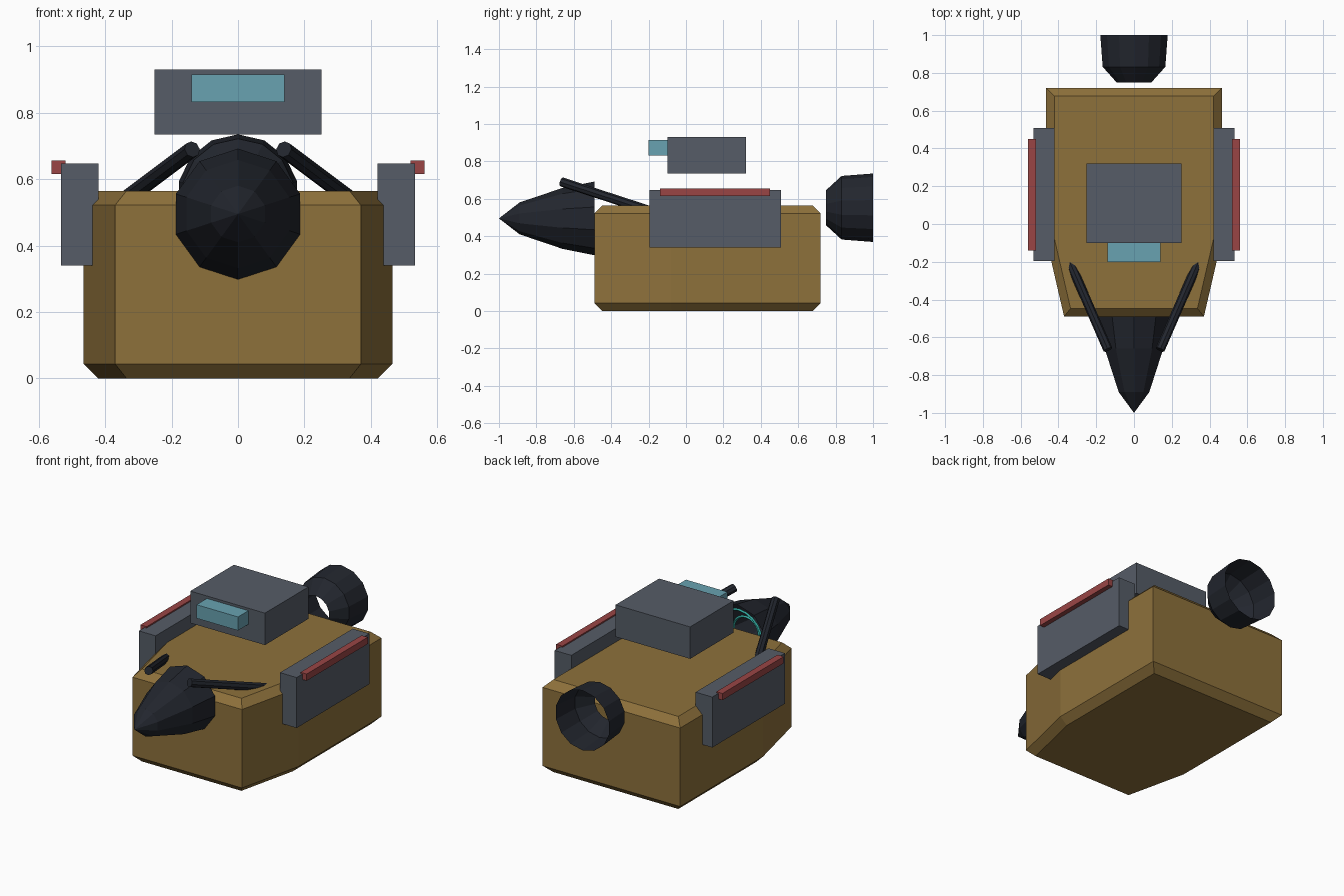
import bpy, bmesh, math
from mathutils import Vector, Matrix

if "Cube" in bpy.data.objects:
    bpy.data.objects.remove(bpy.data.objects["Cube"])


def material(name, rgb):
    m = bpy.data.materials.new(name)
    m.diffuse_color = (*rgb, 1)
    m.use_nodes = True
    m.node_tree.nodes["Principled BSDF"].inputs["Base Color"].default_value = m.diffuse_color
    return m


BROWN = material("brown_hull", (0.27, 0.165, 0.044))
GREY = material("slate_grey", (0.092, 0.107, 0.135))
DARK = material("dark_metal", (0.016, 0.019, 0.027))
GLASS = material("blue_glass", (0.14, 0.36, 0.44))
RED = material("red_strip", (0.32, 0.06, 0.06))
TEAL = material("teal_ring", (0.03, 0.38, 0.33))


def finish(bm, name, mat):
    bmesh.ops.recalc_face_normals(bm, faces=bm.faces)
    me = bpy.data.meshes.new(name)
    bm.to_mesh(me)
    bm.free()
    ob = bpy.data.objects.new(name, me)
    me.materials.append(mat)
    bpy.context.collection.objects.link(ob)
    return ob


def box(name, lo, hi, mat):
    lo, hi = Vector(lo), Vector(hi)
    bm = bmesh.new()
    bmesh.ops.create_cube(bm, size=1, matrix=Matrix.Translation((lo + hi) / 2)
                          @ Matrix.Diagonal((*(hi - lo), 1)))
    return finish(bm, name, mat)


def lathe_y(name, profile, z, sides, mat, closed=False):
    """Rings of (y, radius) around an axis along y, with a vertex at the top."""
    bm = bmesh.new()
    rings = []
    for y, r in profile:
        if r == 0:
            rings.append([bm.verts.new((0, y, z))] * sides)
        else:
            rings.append([bm.verts.new((r * math.sin(a), y, z + r * math.cos(a)))
                          for a in (2 * math.pi * i / sides for i in range(sides))])
    pairs = list(zip(rings, rings[1:]))
    if closed:
        pairs.append((rings[-1], rings[0]))
    for a, b in pairs:
        for i in range(sides):
            j = (i + 1) % sides
            bm.faces.new(list(dict.fromkeys((a[i], a[j], b[j], b[i]))))
    return finish(bm, name, mat)


def rod(name, a, b, radius, sides, mat):
    a, b = Vector(a), Vector(b)
    d = b - a
    bm = bmesh.new()
    bmesh.ops.create_cone(bm, cap_ends=True, segments=sides, radius1=radius,
                          radius2=radius, depth=d.length,
                          matrix=Matrix.Translation((a + b) / 2)
                          @ d.to_track_quat('Z', 'Y').to_matrix().to_4x4())
    return finish(bm, name, mat)


# Hull: tapered outline, extruded, with top and bottom rims chamfered
bm = bmesh.new()
outline = [(-0.37, -0.49), (0.37, -0.49), (0.465, -0.08),
           (0.465, 0.72), (-0.465, 0.72), (-0.465, -0.08)]
base = bm.faces.new([bm.verts.new((x, y, 0)) for x, y in outline])
ext = bmesh.ops.extrude_face_region(bm, geom=[base], use_keep_orig=True)
for v in ext["geom"]:
    if isinstance(v, bmesh.types.BMVert):
        v.co.z = 0.565
rims = [e for e in bm.edges if abs(e.verts[0].co.z - e.verts[1].co.z) < 1e-5]
bmesh.ops.recalc_face_normals(bm, faces=bm.faces)
bmesh.ops.bevel(bm, geom=rims, offset=0.043, segments=1, affect='EDGES')
finish(bm, "hull", BROWN)

# Cabin and window
box("cabin", (-0.252, -0.10, 0.735), (0.252, 0.32, 0.93), GREY)
box("cabin_window", (-0.14, -0.20, 0.832), (0.14, -0.10, 0.915), GLASS)

# Nose cone (open at the back) with two rings inside
lathe_y("nose_cone", [(-1.0, 0), (-0.89, 0.085), (-0.66, 0.163), (-0.49, 0.197)],
        0.495, 10, DARK)
for name, y, r in (("outer_nose_ring", -0.51, 0.155), ("inner_nose_ring", -0.58, 0.085)):
    t = 0.008
    lathe_y(name, [(y - t, r), (y, r + t), (y + t, r), (y, r - t)], 0.495, 20, TEAL, True)

# Tail nozzle, open at both ends
lathe_y("tail_nozzle", [(0.748, 0.093), (0.832, 0.17), (1.0, 0.183)], 0.552, 14, DARK)

# Side pods, red strips and nose struts, mirrored
for s, side in ((-1, "left"), (1, "right")):
    def mirrored_box(name, x0, x1, y0, y1, z0, z1, mat):
        xs = sorted((s * x0, s * x1))
        box(f"{side}_{name}", (xs[0], y0, z0), (xs[1], y1, z1), mat)
    mirrored_box("pod", 0.42, 0.533, -0.195, 0.507, 0.34, 0.648, GREY)
    mirrored_box("strip", 0.52, 0.562, -0.14, 0.45, 0.615, 0.656, RED)
    rod(f"{side}_strut", (s * 0.138, -0.665, 0.69), (s * 0.345, -0.19, 0.535),
        0.025, 8, DARK)
